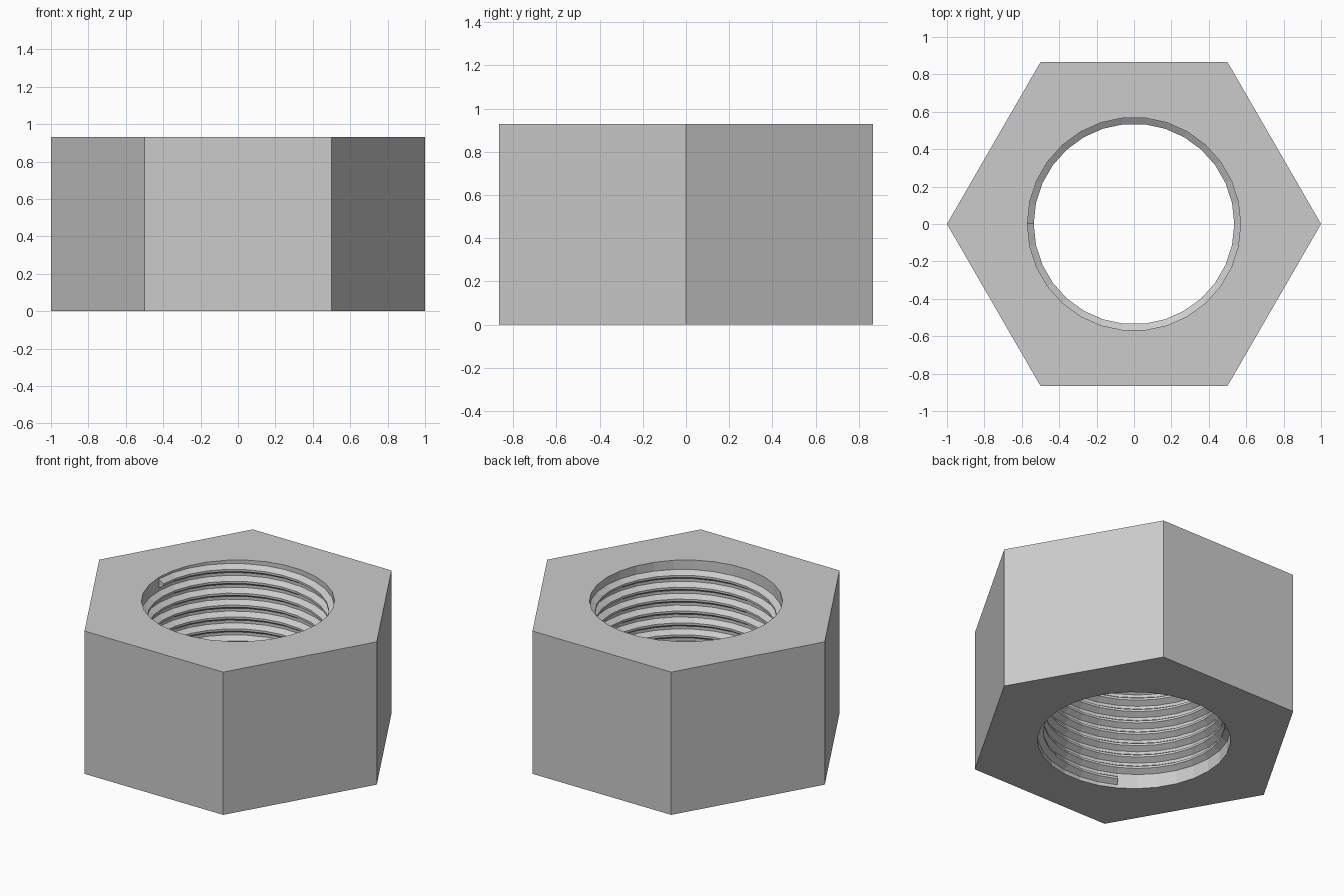
import bpy
import bmesh
from math import cos, sin, pi

cube = bpy.data.objects.get("Cube")
if cube:
    bpy.data.objects.remove(cube, do_unlink=True)

HEIGHT = 0.93
HOLE = 0.57       # radius of the plain bore
CREST = 0.536     # radius of the thread crest
SEGMENTS = 30
STEP = 2 * pi / SEGMENTS

steel = bpy.data.materials.new("plain_grey_steel")
steel.use_nodes = True
GREY = (0.6, 0.6, 0.6, 1)
steel.diffuse_color = GREY
steel.node_tree.nodes["Principled BSDF"].inputs["Base Color"].default_value = GREY


def finish(name, bm):
    bmesh.ops.recalc_face_normals(bm, faces=bm.faces)
    mesh = bpy.data.meshes.new(name)
    bm.to_mesh(mesh)
    bm.free()
    mesh.materials.append(steel)
    obj = bpy.data.objects.new(name, mesh)
    bpy.context.collection.objects.link(obj)
    return obj


def bridge(bm, ring_a, ring_b):
    """Join two matching closed rings of vertices with quads."""
    n = len(ring_a)
    for j in range(n):
        k = (j + 1) % n
        bm.faces.new((ring_a[j], ring_a[k], ring_b[k], ring_b[j]))


def hexagon_radius(i):
    """Distance to the hexagon's edge at segment i, corners on the x axis."""
    angle = (i * STEP) % (pi / 3)
    return cos(pi / 6) / cos(angle - pi / 6)


# Hexagonal body: a rectangular section swept around the bore
bm = bmesh.new()
sections = []
for i in range(SEGMENTS):
    c, s = cos(i * STEP), sin(i * STEP)
    outer = hexagon_radius(i)
    section = [(outer, 0), (outer, HEIGHT), (HOLE, HEIGHT), (HOLE, 0)]
    sections.append([bm.verts.new((r * c, r * s, z)) for r, z in section])
for i in range(SEGMENTS):
    bridge(bm, sections[i], sections[(i + 1) % SEGMENTS])
finish("nut_body", bm)

# Internal thread: a trapezoid ridge climbing in a right-handed helix
PITCH = 0.0775
START = 20                            # first segment of the helix
STEPS = 325                           # number of segments it climbs
BASE_Z = 0.05
profile = [(HOLE + 0.004, -0.032), (CREST, -0.007),
           (CREST, 0.007), (HOLE + 0.004, 0.032)]
bm = bmesh.new()
previous = None
for i in range(STEPS + 1):
    angle = (START + i) * STEP
    z = BASE_Z + PITCH * i / SEGMENTS
    ring = [bm.verts.new((r * cos(angle), r * sin(angle), z + dz))
            for r, dz in profile]
    if previous:
        bridge(bm, previous, ring)
    else:
        bm.faces.new(ring)
    previous = ring
bm.faces.new(previous)
finish("inner_thread", bm)
